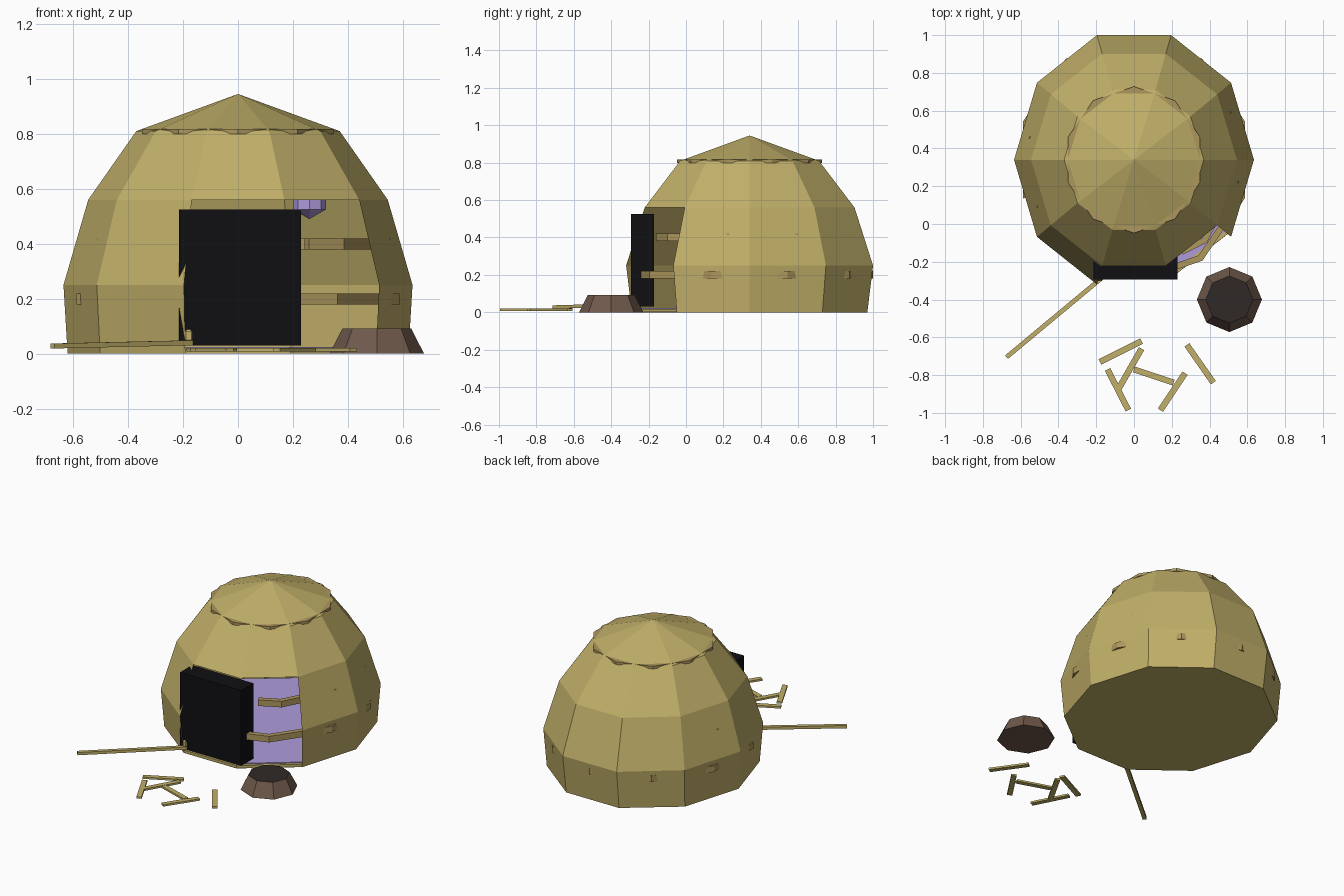
import bpy, bmesh
from math import cos, sin, radians, atan2, hypot
from mathutils import Vector

if "Cube" in bpy.data.objects:
    bpy.data.objects.remove(bpy.data.objects["Cube"])

CY = 0.34  # hut centre in y


def material(name, rgb):
    m = bpy.data.materials.new(name)
    m.diffuse_color = (*rgb, 1)
    m.use_nodes = True
    m.node_tree.nodes["Principled BSDF"].inputs["Base Color"].default_value = m.diffuse_color
    return m


STRAW = material("straw", (0.53, 0.43, 0.14))
WOOD = material("wood", (0.42, 0.31, 0.11))
BLACK = material("black", (0.005, 0.005, 0.007))
LILAC = material("lilac", (0.43, 0.33, 0.72))
BROWN = material("brown", (0.16, 0.10, 0.07))
SOOT = material("soot", (0.03, 0.022, 0.02))


def finish(bm, name, *mats):
    bmesh.ops.recalc_face_normals(bm, faces=bm.faces)
    me = bpy.data.meshes.new(name)
    bm.to_mesh(me)
    bm.free()
    ob = bpy.data.objects.new(name, me)
    bpy.context.collection.objects.link(ob)
    for m in mats:
        me.materials.append(m)
    return ob


def oval(bm, rx, ry, z, cx=0, cy=CY, n=10):
    return [bm.verts.new((cx + rx * cos(radians(360 / n * i)),
                          cy + ry * sin(radians(360 / n * i)), z)) for i in range(n)]


def lathe(name, profile, *mats, cx=0, cy=CY, n=10, skip=(), base=True, top=False):
    """Stack of (rx, ry, z) rings; rx = 0 makes a tip; skip = (level, side) holes."""
    bm = bmesh.new()
    rings = [oval(bm, *p, cx, cy, n) if p[0] else [bm.verts.new((cx, cy, p[2]))] * n
             for p in profile]
    for k, (a, b) in enumerate(zip(rings, rings[1:])):
        for i in range(n):
            if (k, i) not in skip:
                j = (i + 1) % n
                bm.faces.new(list(dict.fromkeys((a[i], a[j], b[j], b[i]))))
    if base:
        bm.faces.new(rings[0])
    if top:
        bm.faces.new(rings[-1]).material_index = len(mats) - 1
    return finish(bm, name, *mats)


def box(name, size, loc, mat, angle=0):
    bm = bmesh.new()
    bmesh.ops.create_cube(bm, size=1)
    bmesh.ops.scale(bm, vec=size, verts=bm.verts)
    ob = finish(bm, name, mat)
    ob.location, ob.rotation_euler.z = loc, angle
    return ob


def rib(name, rx, ry, z, h, start, mat, gap=True, w=0.035):
    """Ten-sided hoop of square section, open at the doorway when gap is set."""
    pts = [Vector((cos(radians(start + 36 * i)), sin(radians(start + 36 * i))))
           for i in range(-1, 10)]
    if gap:
        pts = [pts[1].lerp(pts[0], 0.4)] + pts[1:9]
    else:
        pts = pts[:10]
    bm = bmesh.new()
    secs = []
    for p in pts:
        secs.append([bm.verts.new((p.x * (rx - d), CY + p.y * (ry - d), z + s * h / 2))
                     for d, s in ((0, -1), (0, 1), (w, 1), (w, -1))])
    pairs = list(zip(secs, secs[1:])) + ([] if gap else [(secs[-1], secs[0])])
    for a, b in pairs:
        for i in range(4):
            j = (i + 1) % 4
            bm.faces.new((a[i], a[j], b[j], b[i]))
    if gap:
        bm.faces.new(secs[0])
        bm.faces.new(secs[-1])
    return finish(bm, name, mat)


# Hut shell with the front and front-right panels left open
lathe("hut_shell", [(0.62, 0.662, 0), (0.635, 0.694, 0.25), (0.545, 0.59, 0.56),
                    (0.37, 0.39, 0.81), (0, 0, 0.945)], STRAW,
      skip={(k, i) for k in (0, 1) for i in (7, 8)})

# Floor edge and rug
lathe("floor", [(0.619, 0.661, 0.001), (0.619, 0.661, 0.018)], STRAW, top=True)
lathe("rug", [(0.60, 0.64, 0.018), (0.60, 0.64, 0.024)], LILAC, top=True)

# Hoops that carry the wall
rib("lower_rib", 0.617, 0.66, 0.2, 0.04, -54, WOOD)
rib("upper_rib", 0.565, 0.60, 0.4, 0.04, -47, WOOD)
rib("roof_rib", 0.368, 0.388, 0.808, 0.018, -54, WOOD, gap=False)

# Hanging pouch inside
lathe("hanging_pouch", [(0, 0, 0.49), (0.06, 0.06, 0.525), (0.06, 0.06, 0.6), (0, 0, 0.63)],
      LILAC, cx=0.26, cy=0.3, n=8, base=False)

# Door block
box("door", (0.445, 0.125, 0.495), (0.0075, -0.2325, 0.2775), BLACK)

# Fire pit
lathe("fire_pit", [(0.172, 0.172, 0), (0.125, 0.125, 0.092)], BROWN, SOOT,
      cx=0.505, cy=-0.4, n=8, top=True)

# Long pole with end knob
a, b = Vector((-0.675, -0.705)), Vector((-0.17, -0.285))
pole = box("pole", ((b - a).length, 0.024, 0.018), (*((a + b) / 2), 0.034), STRAW,
           atan2(b.y - a.y, b.x - a.x))
pole.rotation_euler.y = -0.018
lathe("pole_knob", [(0.012, 0.012, 0.042), (0.02, 0.02, 0.052), (0.02, 0.02, 0.08),
                    (0.01, 0.01, 0.09)], STRAW, cx=-0.18, cy=-0.285, n=6, top=True)

# Firewood on the ground
sticks = [(-.18, -.73, .04, -.62), (.04, -.66, -.08, -.87), (-.14, -.77, -.03, -.985),
          (0, -.77, .21, -.84), (.27, -.79, .14, -.985), (.28, -.64, .42, -.84)]
for i, (x0, y0, x1, y1) in enumerate(sticks):
    box(f"stick_{i + 1}", (hypot(x1 - x0, y1 - y0), 0.032, 0.012),
        ((x0 + x1) / 2, (y0 + y1) / 2, 0.014), STRAW, atan2(y1 - y0, x1 - x0))
